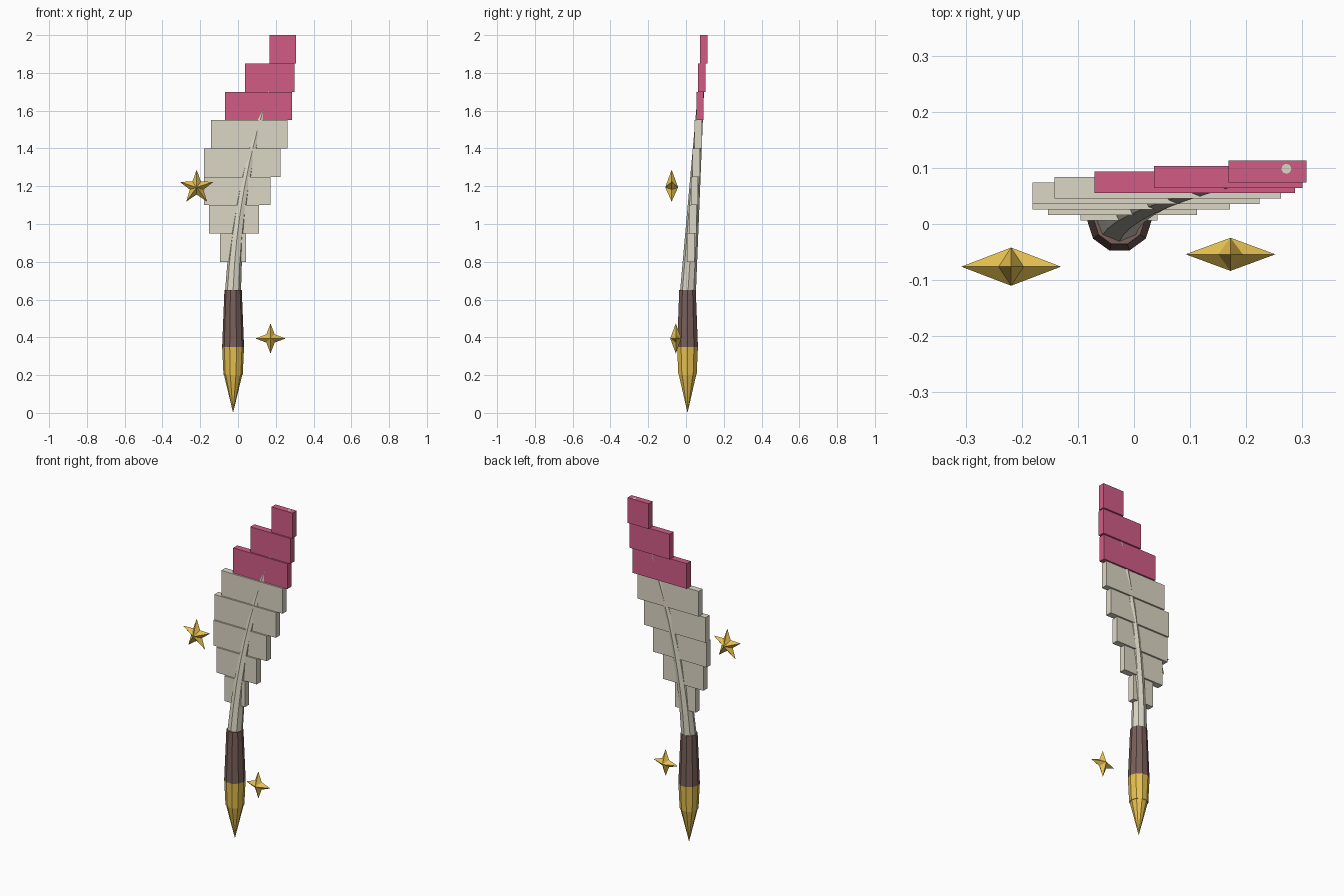
import bpy, bmesh, math
from mathutils import Vector

if "Cube" in bpy.data.objects:
    bpy.data.objects.remove(bpy.data.objects["Cube"])


def material(name, rgb):
    m = bpy.data.materials.new(name)
    m.diffuse_color = (*rgb, 1)
    m.use_nodes = True
    m.node_tree.nodes["Principled BSDF"].inputs["Base Color"].default_value = m.diffuse_color
    return m


CREAM = material("cream", (0.72, 0.68, 0.56))
PINK = material("pink", (0.64, 0.107, 0.235))
BROWN = material("brown", (0.19, 0.115, 0.1))
GOLD = material("gold", (0.8, 0.53, 0.08))


def finish(name, bm, mat):
    bmesh.ops.recalc_face_normals(bm, faces=bm.faces)
    me = bpy.data.meshes.new(name)
    bm.to_mesh(me)
    bm.free()
    me.materials.append(mat)
    ob = bpy.data.objects.new(name, me)
    bpy.context.collection.objects.link(ob)
    return ob


def tube(name, sections, sides, mat):
    """Loft horizontal rings given as (x, y, z, radius); radius 0 makes a point."""
    bm = bmesh.new()
    rings = []
    for x, y, z, r in sections:
        n = sides if r > 0 else 1
        rings.append([bm.verts.new((x + r * math.cos(math.tau * i / sides),
                                    y + r * math.sin(math.tau * i / sides), z))
                      for i in range(n)])
    for a, b in zip(rings, rings[1:]):
        for i in range(sides):
            j = (i + 1) % sides
            if len(a) == 1:
                bm.faces.new((a[0], b[j], b[i]))
            else:
                bm.faces.new((a[i], a[j], b[j], b[i]))
    for ring in (rings[0], rings[-1]):
        if len(ring) > 1:
            bm.faces.new(ring)
    return finish(name, bm, mat)


def star(name, centre, points, outer, inner, depth):
    """Faceted star facing the front, with a peak on both sides."""
    bm = bmesh.new()
    c = Vector(centre)
    rim = []
    for i in range(points * 2):
        a = math.pi / 2 + math.pi * i / points
        r = inner if i % 2 else outer
        rim.append(bm.verts.new(c + Vector((r * math.cos(a), 0, r * math.sin(a)))))
    for s in (-1, 1):
        peak = bm.verts.new(c + Vector((0, s * depth, 0)))
        for i in range(points * 2):
            bm.faces.new((rim[i], rim[(i + 1) % (points * 2)], peak))
    return finish(name, bm, GOLD)


def lean(z):
    """Backward lean of the feather at a height."""
    return 0.0256 + 0.0647 * (z - 0.875)


# Pen tip, collar and grip
CX, CY = -0.026, 0.008
tube("nib", [(CX, CY, 0, 0), (CX, CY, 0.2, 0.048)], 10, GOLD)
tube("collar", [(CX, CY, 0.2, 0.051), (CX, CY, 0.35, 0.058)], 10, GOLD)
tube("grip", [(CX, CY, 0.35, 0.058), (CX, CY, 0.65, 0.046)], 10, BROWN)

# Curved tapering shaft
shaft = []
for i in range(11):
    t = 1.35 * i / 10
    z = 0.65 + t
    shaft.append((CX + 0.036 * t + 0.1366 * t * t, lean(z), z, 0.042 - 0.033 * i / 10))
tube("shaft", shaft, 8, CREAM)

# Stepped vane slabs, bottom to top: left and right edges
spans = [(-0.095, 0.042), (-0.153, 0.112), (-0.181, 0.171), (-0.181, 0.224),
         (-0.142, 0.262), (-0.07, 0.287), (0.036, 0.3), (0.168, 0.307)]
for i, (x0, x1) in enumerate(spans):
    z = 0.875 + 0.15 * i
    bm = bmesh.new()
    bmesh.ops.create_cube(bm, size=1)
    bmesh.ops.scale(bm, vec=(x1 - x0, 0.0385, 0.15), verts=bm.verts)
    bmesh.ops.translate(bm, vec=((x0 + x1) / 2, lean(z), z), verts=bm.verts)
    finish(f"vane_{i + 1}", bm, PINK if i > 4 else CREAM)

# Floating stars
star("large_star", (-0.219, -0.076, 1.194), 5, 0.0935, 0.038, 0.034)
star("small_star", (0.172, -0.054, 0.394), 4, 0.08, 0.031, 0.0295)
